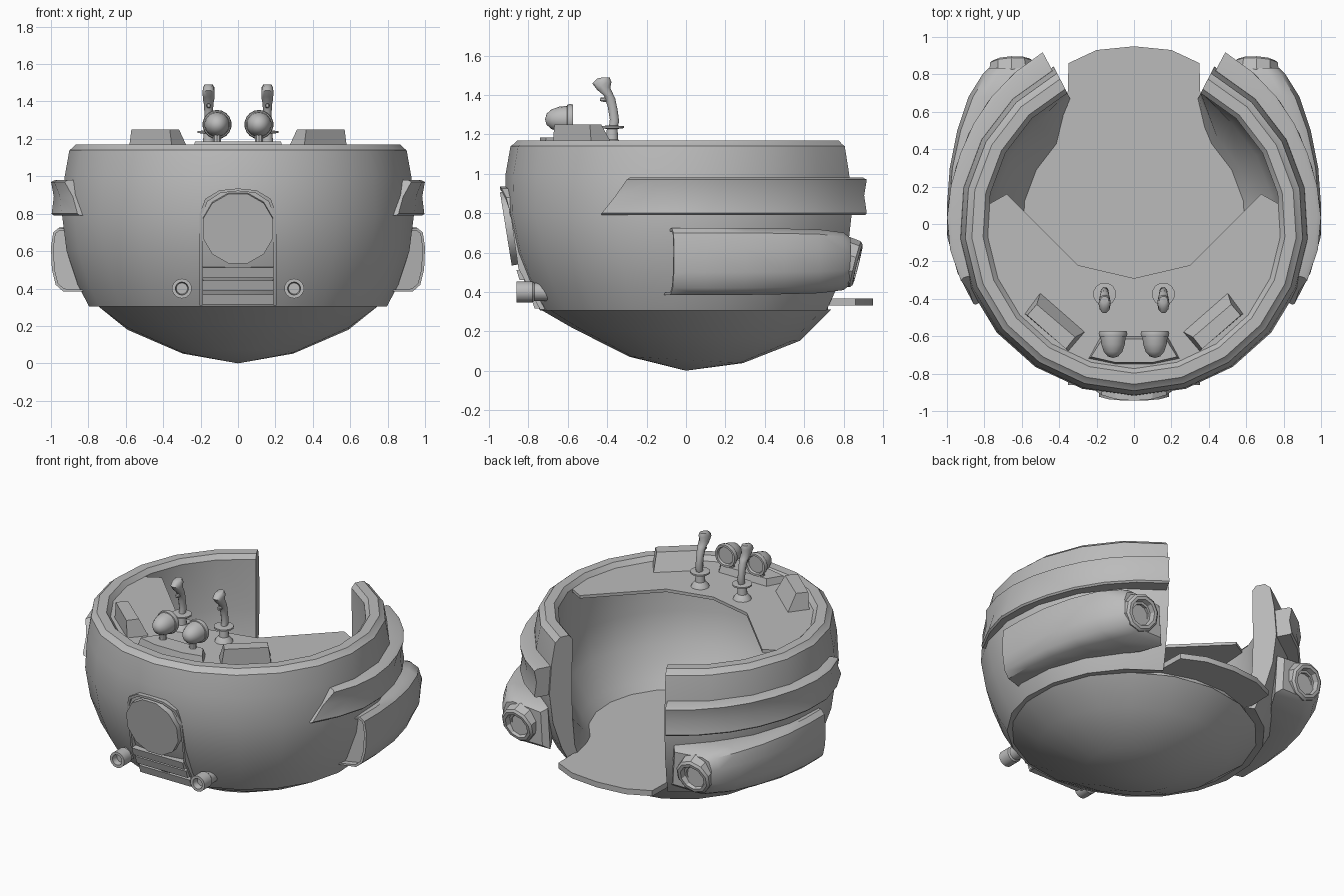
import bpy, bmesh, math
from mathutils import Vector, Matrix

if "Cube" in bpy.data.objects:
    bpy.data.objects.remove(bpy.data.objects["Cube"])

GREY = bpy.data.materials.new("hull grey")
GREY.diffuse_color = (0.5, 0.5, 0.5, 1)
GREY.use_nodes = True
GREY.node_tree.nodes["Principled BSDF"].inputs["Base Color"].default_value = GREY.diffuse_color


def finish(bm, name, mirror=False, angle=35):
    bmesh.ops.remove_doubles(bm, verts=bm.verts, dist=1e-5)
    bmesh.ops.recalc_face_normals(bm, faces=bm.faces)
    me = bpy.data.meshes.new(name)
    bm.to_mesh(me)
    bm.free()
    me.materials.append(GREY)
    me.shade_smooth()
    me.set_sharp_from_angle(angle=math.radians(angle))
    ob = bpy.data.objects.new(name, me)
    bpy.context.collection.objects.link(ob)
    if mirror:
        ob.modifiers.new("mirror", 'MIRROR')
    return ob


def loft(rings, caps=True):
    """Skin a sequence of closed rings of points."""
    bm = bmesh.new()
    vs = [[bm.verts.new(p) for p in r] for r in rings]
    n = len(vs[0])
    for a, b in zip(vs, vs[1:]):
        for i in range(n):
            j = (i + 1) % n
            bm.faces.new((a[i], a[j], b[j], b[i]))
    if caps:
        bm.faces.new(vs[0])
        bm.faces.new(vs[-1])
    return bm


def lathe(name, profile, loc, axis=(0, 0, 1), n=12, mirror=False, angle=35):
    m = Matrix.Translation(loc) @ Vector(axis).to_track_quat('Z', 'Y').to_matrix().to_4x4()
    rings = [[m @ Vector((max(r, 1e-6) * math.cos((i + .5) * math.tau / n),
                          max(r, 1e-6) * math.sin((i + .5) * math.tau / n), h))
              for i in range(n)] for r, h in profile]
    return finish(loft(rings, caps=False), name, mirror, angle)


def prism(name, pts, z0, z1, mirror=False, shrink=None):
    top = shrink or pts
    return finish(loft([[(x, y, z0) for x, y in pts], [(x, y, z1) for x, y in top]]),
                  name, mirror, 25)


def lerp_table(t, table):
    for (a, u), (b, v) in zip(table, table[1:]):
        if t <= b:
            return u + (v - u) * max(0, (t - a) / (b - a))
    return table[-1][1]


# Bowl shell, open at the back; front slightly flattened low down
outer = [(.80, .305), (.86, .42), (.92, .6), (.945, .8), (.93, 1.0), (.905, 1.14),
         (.89, 1.15), (.87, 1.17), (.81, 1.17), (.785, 1.14)]
inner = [(.79, .8), (.75, .6), (.64, .42), (.57, .33)]
inner_end = [(.79, .8), (.785, .6), (.77, .42), (.74, .33)]
FLAT = [(.3, .925), (.6, .955), (.8, .975), (1.0, .985), (1.2, .985)]
rings = []
for i in range(19):
    a = math.radians(63 - 306 * i / 18)
    ring = []
    for r, z in outer + (inner_end if i in (0, 18) else inner):
        k = lerp_table(z, FLAT) if math.sin(a) < 0 else 1
        ring.append((r * math.cos(a), r * math.sin(a) * k, z))
    rings.append(ring)
finish(loft(rings), "bowl_shell", angle=32)

# Underside dome, fuller towards the back
dome = lathe("underside_dome", [(0, 0), (.3, .055), (.6, .185), (.765, .31), (0, .315)],
             (0, 0, 0), n=18, angle=60)
for v in dome.data.vertices:
    if .02 < v.co.z < .3:
        v.co.z -= .055 * v.co.y
dome.scale.y = .965

# Cabin floor and rear step
lathe("cabin_floor", [(0, .31), (.73, .31), (.73, .365), (0, .365)], (0, 0, 0), n=20)
prism("rear_step", [(.36, .5), (.35, .86), (.2, .93), (0, .95), (-.2, .93), (-.35, .86), (-.36, .5)],
      .33, .367)

# Dashboard plate
arc = [(.8 * math.cos(math.radians(7 - 194 * i / 18)), .79 * math.sin(math.radians(7 - 194 * i / 18)))
       for i in range(19)]
prism("dashboard", arc + [(-.68, .16), (-.3, -.22), (0, -.29), (.3, -.22), (.68, .16)], 1.12, 1.14)

# Side bumper bands: raked front end, flaring towards the back
rings = []
for i in range(9):
    ring = []
    for r, z in [(.88, .79), (.99, .79), (1.0, .80), (.985, .89), (1.0, .97), (.98, .98), (.88, .98)]:
        a0 = -27 + 9.5 * (z - .79) / .19
        a = a0 + (62 - a0) * i / 8
        if r > .9:
            r += lerp_table(a, [(-27, -.042), (-4, 0), (20, 0), (62, .04)])
        a = math.radians(a)
        ring.append((r * math.cos(a), r * math.sin(a), z))
    rings.append(ring)
finish(loft(rings), "side_band", True, 30)

# Engine pods: y, inner x, outer x, vertical squeeze
rings = []
for y, xi, xo, s in [(-.11, .83, 1.0, 1), (.1, .83, 1.0, 1), (.3, .78, .985, 1), (.5, .68, .945, .98),
                     (.68, .54, .885, .95), (.8, .47, .81, .86), (.835, .5, .775, .7)]:
    ring = []
    for t, z in [(0, .70), (.75, .725), (.93, .70), (1, .62), (.97, .5), (.85, .42), (.62, .385), (-.05, .385)]:
        ring.append((xi + (xo - xi) * t, y + (.05 * t if y < 0 else 0), .56 + (z - .56) * s))
    rings.append(ring)
bm = loft(rings)
bmesh.ops.recalc_face_normals(bm, faces=bm.faces)
bm.normal_update()
front = min(bm.faces, key=lambda f: f.calc_center_median().y)
bmesh.ops.inset_region(bm, faces=[front], thickness=.015)
for v in bmesh.ops.extrude_discrete_faces(bm, faces=[front])['faces'][0].verts:
    v.co.y += .04
finish(bm, "engine_pod", True, 40)

# Thruster nozzles
lathe("thruster_nozzle", [(0, -.14), (.10, -.14), (.128, -.06), (.12, 0), (.105, .012), (.085, .012),
                          (.075, -.02), (.06, -.02), (.055, -.06), (0, -.06)],
      (.655, .86, .54), (.05, 1, -.25), 10, True, 25)


# Front hatch: hooded frame, round panel and steps, wrapped to the hull curve
def hatch_y(z, x=0):
    return lerp_table(z, [(.31, -.775), (.52, -.885), (.93, -.945)]) + .8 * x * x


half = [(.205, .31), (.205, .52), (.205, .8), (.175, .88), (.1, .925)]
path = half + [(0, .935)] + [(-x, z) for x, z in reversed(half)]
rings = []
for x, z in path:
    xi, zi = x * .93, z - (.014 if z > .82 else 0)
    y = hatch_y(z, x)
    rings.append([(x, y + .12, z), (x, y, z), (xi, y, zi), (xi, y + .12, zi)])
finish(loft(rings), "hatch_frame", angle=25)
lathe("hatch_panel", [(0, -.06), (.195, -.06), (.195, 0), (0, 0)], (0, -.915, .72), (0, -1, -.16), 12)
for z in (.345, .42, .49):
    y = hatch_y(z) + .012
    rings = [[(x, y + .12, z - .03), (x, y + .012, z - .03), (x, y - .004, z + .022), (x, y + .12, z + .03)]
             for x in (-.19, .19)]
    finish(loft(rings), "hatch_step", angle=20)

# Small front barrels
lathe("front_barrel", [(.045, -.12), (.045, 0), (.053, .01), (.053, .09), (.035, .09), (.03, .05), (0, .05)],
      (.3, -.77, .4), (0, -1, 0), 14, True)

# Dashboard consoles
prism("side_console", [(.26, -.575), (.35, -.68), (.585, -.48), (.50, -.365)], 1.13, 1.25, True,
      [(.315, -.605), (.365, -.668), (.57, -.488), (.52, -.43)])
prism("lamp_plinth", [(-.18, -.6), (.18, -.6), (.245, -.72), (.1, -.75), (-.1, -.75), (-.245, -.72)],
      1.13, 1.185, False,
      [(-.17, -.615), (.17, -.615), (.23, -.71), (.1, -.74), (-.1, -.74), (-.23, -.71)])

# Bullet lamps on stems
lathe("lamp", [(0, .015), (.055, .015), (.06, 0), (.074, 0), (.078, .015), (.074, .03), (.068, .032),
               (.064, .07), (.05, .11), (.028, .135), (0, .143)], (.112, -.573, 1.277), (0, -1, 0), 18, True)
lathe("lamp_stem", [(.025, 1.17), (.02, 1.23)], (.112, -.64, 0), n=10, mirror=True)

# Joysticks: base, grip, hooked head and trigger
lathe("joystick_base", [(.06, 1.135), (.05, 1.155), (.032, 1.175), (.028, 1.228), (.062, 1.232),
                        (.062, 1.242), (.025, 1.245), (0, 1.245)], (.157, -.375, 0), n=12, mirror=True)
rings = []
for y, z, rx, ry in [(-.37, 1.24, .02, .022), (-.363, 1.27, .022, .025), (-.372, 1.33, .022, .026),
                     (-.388, 1.39, .026, .03), (-.41, 1.415, .031, .042), (-.43, 1.447, .032, .048),
                     (-.415, 1.475, .031, .038), (-.405, 1.49, .022, .018)]:
    rings.append([(.157 + rx * math.cos(k * math.tau / 10), y + ry * math.sin(k * math.tau / 10),
                   z - .25 * ry * math.sin(k * math.tau / 10) * (z < 1.48)) for k in range(10)])
finish(loft(rings), "joystick_grip", True, 45)
lathe("joystick_trigger", [(.012, 0), (.012, .03), (.008, .036), (0, .036)], (.157, -.40, 1.375),
      (0, -1, .1), 8, True)
